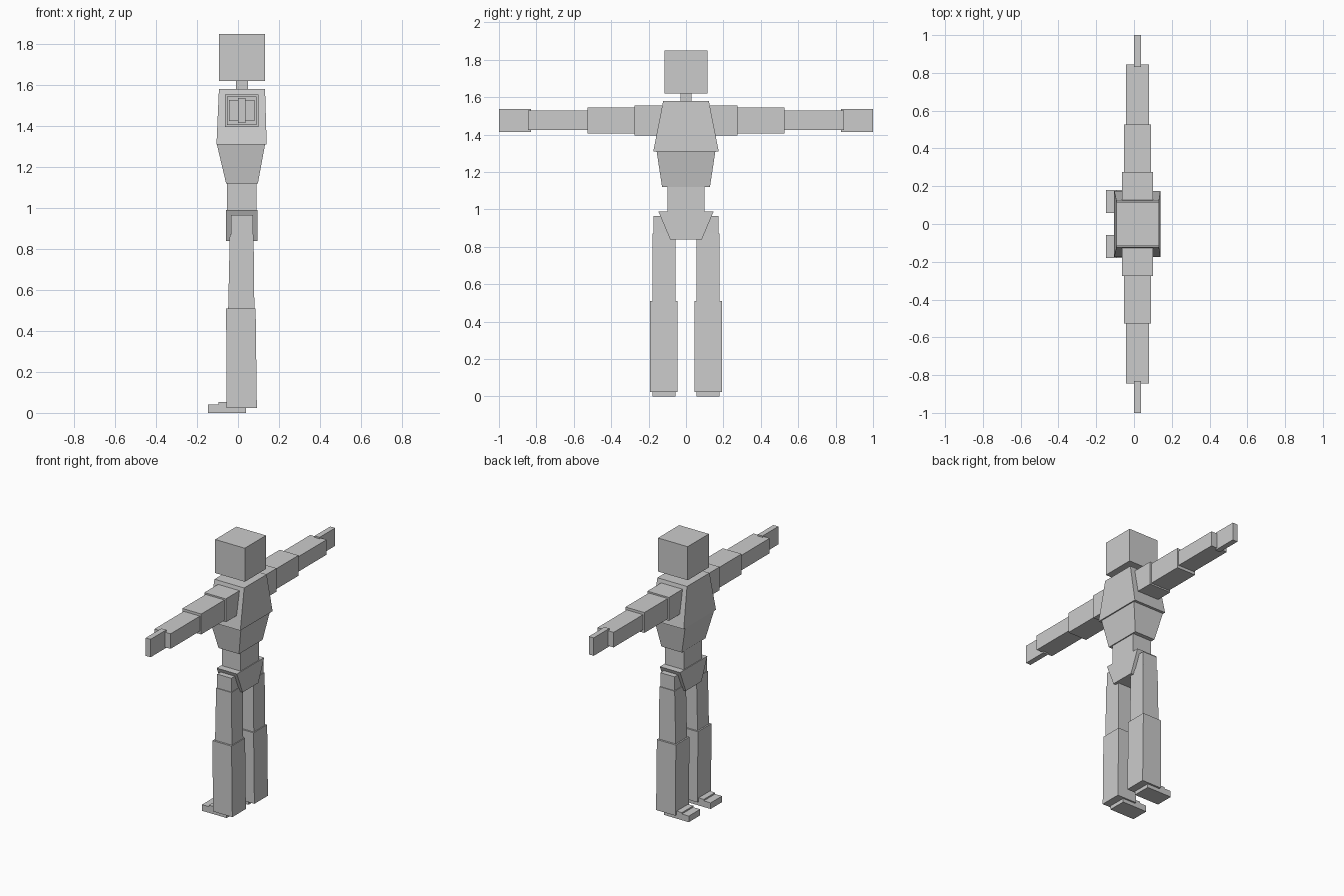
import bpy
import bmesh

default = bpy.data.objects.get("Cube")
if default:
    bpy.data.objects.remove(default, do_unlink=True)

grey = bpy.data.materials.new("light_grey")
grey.use_nodes = True
grey.diffuse_color = (0.6, 0.6, 0.6, 1)
grey.node_tree.nodes["Principled BSDF"].inputs["Base Color"].default_value = (0.6, 0.6, 0.6, 1)


def block(name, z, bottom, top=None):
    """Tapered box: z = (low, high); bottom and top = (x0, x1, y0, y1)."""
    bm = bmesh.new()
    bmesh.ops.create_cube(bm, size=1)
    for v in bm.verts:
        x0, x1, y0, y1 = (top or bottom) if v.co.z > 0 else bottom
        v.co = (x1 if v.co.x > 0 else x0,
                y1 if v.co.y > 0 else y0,
                z[1] if v.co.z > 0 else z[0])
    mesh = bpy.data.meshes.new(name)
    bm.to_mesh(mesh)
    bm.free()
    mesh.materials.append(grey)
    obj = bpy.data.objects.new(name, mesh)
    bpy.context.collection.objects.link(obj)
    return obj


def pair(name, z, bottom, top=None):
    """The same block on both sides of the body, mirrored across y."""
    def flip(r):
        return r and (r[0], r[1], -r[3], -r[2])
    block(name + "_a", z, bottom, top)
    block(name + "_b", z, flip(bottom), flip(top))


# Head and torso
block("head", (1.62, 1.85), (-0.093, 0.132, -0.115, 0.115))
block("neck", (1.56, 1.64), (-0.01, 0.05, -0.03, 0.03))
block("chest", (1.31, 1.58), (-0.105, 0.14, -0.175, 0.175), (-0.093, 0.132, -0.122, 0.122))
block("ribs", (1.12, 1.31), (-0.058, 0.097, -0.128, 0.128), (-0.103, 0.132, -0.157, 0.157))
block("waist", (0.96, 1.13), (-0.053, 0.09, -0.1, 0.1))
block("pelvis", (0.84, 0.99), (-0.058, 0.095, -0.085, 0.085), (-0.058, 0.095, -0.148, 0.148))

# Arms, stretched out along y
pair("shoulder", (1.395, 1.555), (-0.063, 0.1, 0.1, 0.275))
pair("upper_arm", (1.405, 1.545), (-0.053, 0.09, 0.26, 0.527))
pair("forearm", (1.425, 1.528), (-0.043, 0.08, 0.51, 0.845))
pair("hand", (1.415, 1.538), (0.0, 0.037, 0.83, 1.0))

# Legs
pair("hip", (0.85, 0.965), (-0.035, 0.072, 0.065, 0.175))
pair("thigh", (0.5, 0.87), (-0.048, 0.08, 0.057, 0.18), (-0.04, 0.076, 0.057, 0.18))
pair("shin", (0.025, 0.51), (-0.055, 0.092, 0.046, 0.193), (-0.058, 0.086, 0.046, 0.193))

# Feet pointing to -x
pair("foot", (0.0, 0.052), (-0.095, 0.04, 0.057, 0.18))
pair("toes", (0.0, 0.042), (-0.147, -0.09, 0.057, 0.18))
